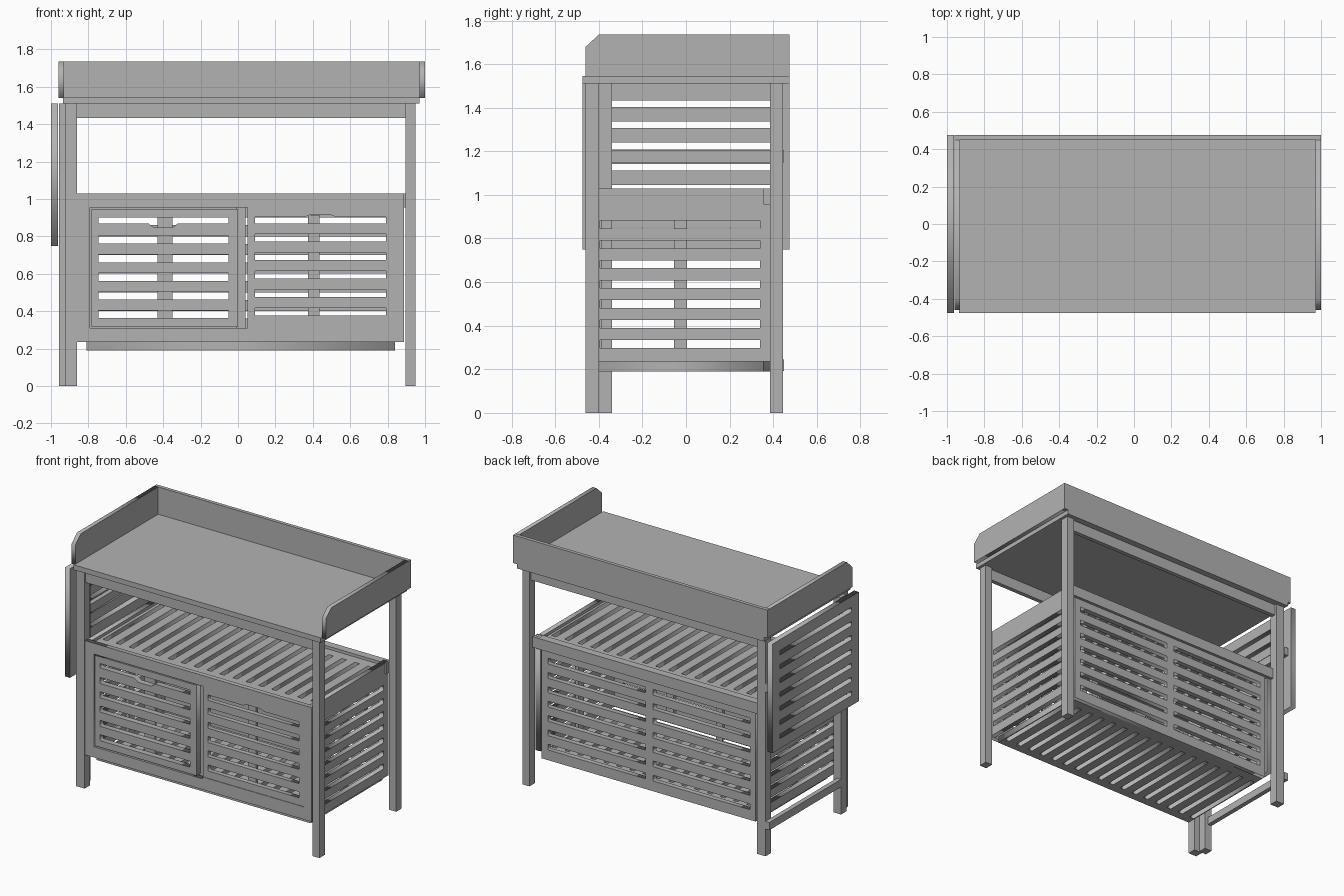
import bpy, bmesh

if "Cube" in bpy.data.objects:
    bpy.data.objects.remove(bpy.data.objects["Cube"])

grey = bpy.data.materials.new("plain grey")
grey.diffuse_color = (0.45, 0.45, 0.45, 1)
grey.use_nodes = True
grey.node_tree.nodes["Principled BSDF"].inputs["Base Color"].default_value = grey.diffuse_color


def finish(name, mesh):
    mesh.materials.clear()
    mesh.materials.append(grey)
    ob = bpy.data.objects.new(name, mesh)
    bpy.context.collection.objects.link(ob)
    return ob


def box(name, x0, x1, y0, y1, z0, z1):
    bm = bmesh.new()
    bmesh.ops.create_cube(bm, size=1)
    for v in bm.verts:
        v.co = (x1 if v.co.x > 0 else x0, y1 if v.co.y > 0 else y0, z1 if v.co.z > 0 else z0)
    mesh = bpy.data.meshes.new(name)
    bm.to_mesh(mesh)
    bm.free()
    return finish(name, mesh)


def rect(u0, u1, v0, v1):
    return [(u0, v0), (u1, v0), (u1, v1), (u0, v1)]


def board(name, plane, outline, holes, w0, w1):
    """Flat board with holes, drawn in the named plane and spanning w0..w1 across it."""
    cu = bpy.data.curves.new(name, 'CURVE')
    cu.dimensions = '2D'
    cu.fill_mode = 'BOTH'
    cu.extrude = (w1 - w0) / 2
    for loop in [outline] + holes:
        sp = cu.splines.new('POLY')
        sp.points.add(len(loop) - 1)
        for p, (u, v) in zip(sp.points, loop):
            p.co = (u, v, 0, 1)
        sp.use_cyclic_u = True
    tmp = bpy.data.objects.new(name + "_outline", cu)
    bpy.context.collection.objects.link(tmp)
    bpy.context.view_layer.update()
    dg = bpy.context.evaluated_depsgraph_get()
    mesh = bpy.data.meshes.new_from_object(tmp.evaluated_get(dg))
    bpy.data.objects.remove(tmp)
    bm = bmesh.new()
    bm.from_mesh(mesh)
    mid = (w0 + w1) / 2
    for v in bm.verts:
        a, b, c = v.co
        c += mid
        v.co = {'xy': (a, b, c), 'xz': (a, c, b), 'yz': (c, a, b)}[plane]
    bmesh.ops.remove_doubles(bm, verts=bm.verts, dist=1e-5)
    bmesh.ops.recalc_face_normals(bm, faces=bm.faces)
    bm.to_mesh(mesh)
    bm.free()
    return finish(name, mesh)


def rows(u0, u1, top, pitch, height, n):
    return [rect(u0, u1, top - i * pitch - height, top - i * pitch) for i in range(n)]


# Tray on top: slab, back board and two chamfered side boards
box("table_top", -0.935, 0.97, -0.475, 0.475, 1.51, 1.545)
box("tray_back", -0.96, 1.0, 0.45, 0.475, 1.54, 1.735)
cheek = [(-0.46, 1.54), (0.45, 1.54), (0.45, 1.735), (-0.40, 1.735), (-0.46, 1.68)]
board("tray_side_left", 'yz', cheek, [], -0.96, -0.93)
board("tray_side_right", 'yz', cheek, [], 0.97, 1.0)

# Legs and upper aprons
for side, x0, x1 in (("left", -0.925, -0.86), ("right", 0.895, 0.95)):
    box("front_leg_" + side, x0, x1, -0.46, -0.40, 0, 1.51)
    box("back_leg_" + side, x0, x1, 0.385, 0.445, 0, 1.51)
box("front_apron", -0.86, 0.895, -0.45, -0.42, 1.432, 1.51)
box("back_apron", -0.86, 0.895, 0.40, 0.43, 1.432, 1.51)

# Cabinet front with door opening, right-hand slots and bottom groove
right_grip = [(0.09, 0.868), (0.79, 0.868), (0.79, 0.905), (0.52, 0.905),
              (0.49, 0.917), (0.39, 0.917), (0.36, 0.905), (0.09, 0.905)]
board("cabinet_front", 'xz', rect(-0.86, 0.888, 0.235, 1.03),
      [rect(-0.79, 0.05, 0.31, 0.955), right_grip] + rows(0.09, 0.79, 0.814, 0.099, 0.042, 5),
      -0.458, -0.425)
box("door_track", 0.05, 0.835, -0.462, -0.45, 0.308, 0.325)

# Left sliding door
left_grip = [(-0.745, 0.87), (-0.48, 0.87), (-0.45, 0.848), (-0.35, 0.848),
             (-0.32, 0.87), (-0.05, 0.87), (-0.05, 0.90), (-0.745, 0.90)]
board("left_door", 'xz', rect(-0.782, 0.0, 0.317, 0.947),
      [left_grip] + rows(-0.745, -0.05, 0.803, 0.0995, 0.042, 5), -0.455, -0.415)
box("door_brace_left", -0.43, -0.35, -0.415, -0.395, 0.32, 0.91)
box("door_brace_right", 0.375, 0.435, -0.425, -0.40, 0.32, 0.915)
box("front_divider", -0.01, 0.04, -0.41, -0.385, 0.24, 1.0)

# Cabinet sides
for side, x0, x1, b0, b1 in (("left", -0.86, -0.825, -0.825, -0.80),
                             ("right", 0.85, 0.885, 0.825, 0.85)):
    board("cabinet_side_" + side, 'yz', rect(-0.425, 0.39, 0.235, 1.03),
          rows(-0.395, 0.34, 0.882, 0.0912, 0.036, 7), x0, x1)
    box("side_brace_" + side, b0, b1, -0.055, 0.005, 0.235, 0.99)

# Cabinet back with two columns of slots
board("cabinet_back", 'xz', rect(-0.81, 0.84, 0.19, 1.0),
      rows(-0.765, -0.02, 0.90, 0.0998, 0.04, 7) + rows(0.04, 0.79, 0.90, 0.0998, 0.04, 7),
      0.355, 0.39)
box("back_top_rail", -0.86, 0.895, 0.355, 0.41, 0.955, 1.03)

# Slatted shelf and slatted floor
columns = [-0.785 + i * 0.1 for i in range(17)]
slots = [rect(x - 0.018, x + 0.018, -0.34, 0.29) for x in columns]
board("shelf", 'xy', rect(-0.83, 0.855, -0.43, 0.36), slots, 0.98, 1.01)
board("cabinet_floor", 'xy', rect(-0.81, 0.84, -0.40, 0.36), slots, 0.19, 0.235)

# Fold-up side leaf with its frame on the left
board("side_leaf", 'yz', rect(-0.475, 0.475, 0.75, 1.51),
      rows(-0.395, 0.395, 1.434, 0.0972, 0.031, 7), -1.0, -0.962)
box("leaf_post", -0.957, -0.90, -0.398, -0.34, 0, 1.51)
box("leaf_rail_upper", -0.957, -0.925, -0.34, 0.45, 1.148, 1.205)
box("leaf_rail_lower", -0.957, -0.925, -0.34, 0.45, 0.192, 0.245)
